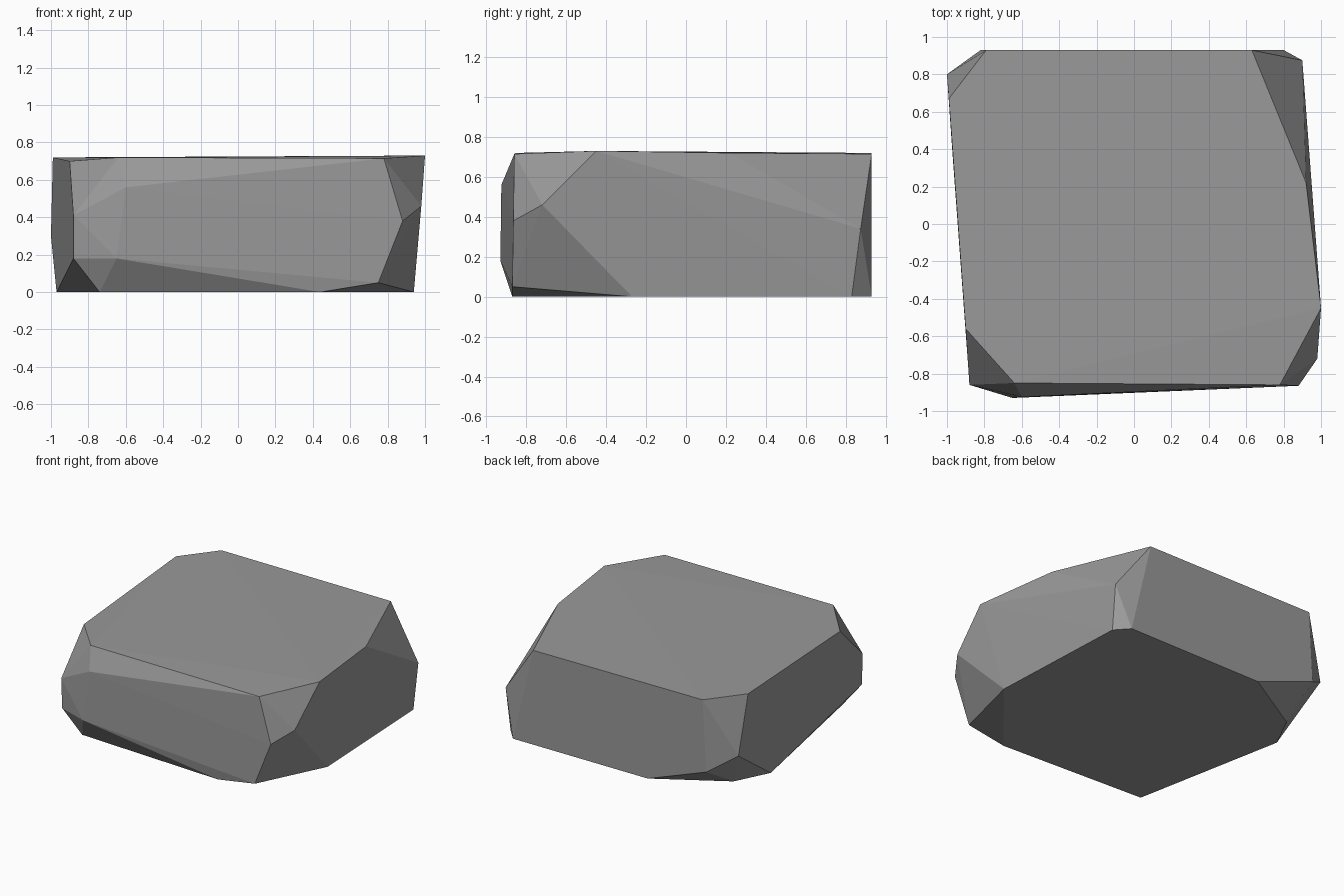
import bpy
import bmesh

# Remove the default object
default_object = bpy.data.objects.get("Cube")
if default_object:
    bpy.data.objects.remove(default_object, do_unlink=True)

# Plain stone colour
stone_grey = bpy.data.materials.new("stone_grey")
stone_grey.use_nodes = True
colour = (0.32, 0.32, 0.32, 1)
stone_grey.diffuse_color = colour
stone_grey.node_tree.nodes["Principled BSDF"].inputs["Base Color"].default_value = colour

# Corner points of the chipped slab, grouped by level
top_rim = [
    (-.9, -.56, .7), (-.64, -.85, .72), (.78, -.86, .715), (1, -.45, .73),
    (.92, .22, .72), (.63, .93, .715), (-.79, .93, .72), (-.99, .67, .72),
]
chipped_sides = [
    (-.6, -.925, .56), (-.65, -.93, .18),                  # front bulge
    (-.88, -.86, .41), (-.88, -.85, .18),                  # front corner, -x
    (.88, -.865, .38), (.98, -.72, .46), (.75, -.87, .05), # front corner, +x
    (.9, .875, .34),                                       # back corner, +x
    (-1, .8, .3), (-.82, .93, .18),                        # back corner, -x
]
base_rim = [
    (-.74, -.81, 0), (.44, -.87, 0), (.94, -.27, 0), (.89, .83, 0),
    (.8, .93, 0), (-.33, .93, 0), (-.84, .63, 0), (-.97, .37, 0),
]


def build_stone(name, corners, material):
    """Wrap the corners in a flat-faced convex shell."""
    bm = bmesh.new()
    for corner in corners:
        bm.verts.new(corner)
    hull = bmesh.ops.convex_hull(bm, input=bm.verts, use_existing_faces=False)
    unused = {v for v in hull["geom_interior"] if isinstance(v, bmesh.types.BMVert)}
    bmesh.ops.delete(bm, geom=list(unused), context="VERTS")
    # Merge the coplanar triangles into clean facets
    bmesh.ops.dissolve_limit(bm, angle_limit=0.01, verts=bm.verts, edges=bm.edges)
    bmesh.ops.recalc_face_normals(bm, faces=bm.faces)
    mesh = bpy.data.meshes.new(name)
    bm.to_mesh(mesh)
    bm.free()
    mesh.materials.append(material)
    stone = bpy.data.objects.new(name, mesh)
    bpy.context.scene.collection.objects.link(stone)
    return stone


build_stone("stone_slab", top_rim + chipped_sides + base_rim, stone_grey)
